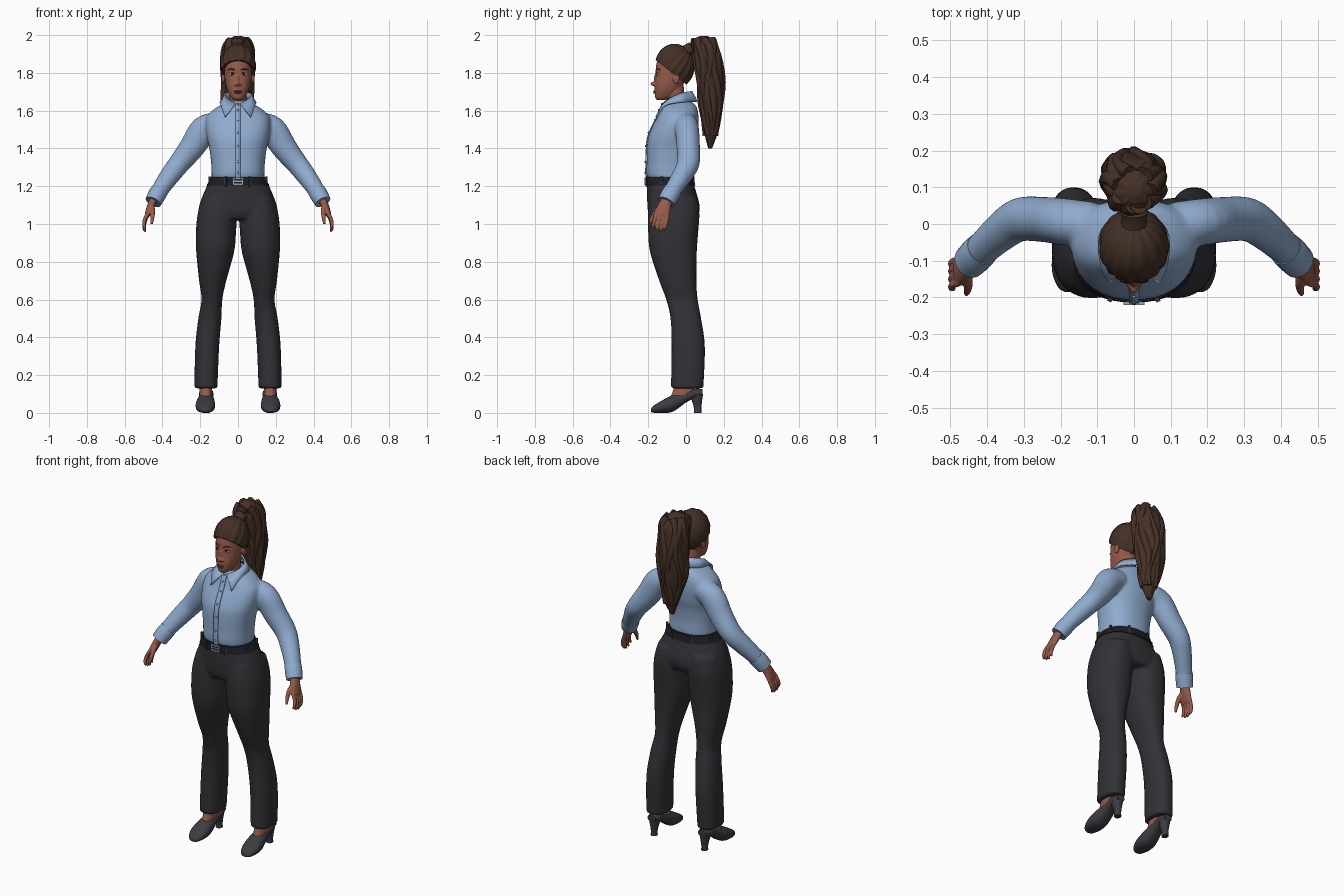
import bpy, bmesh, math
from mathutils import Vector, Matrix

if "Cube" in bpy.data.objects:
    bpy.data.objects.remove(bpy.data.objects["Cube"])


def material(name, r, g, b, rough=0.7):
    m = bpy.data.materials.new(name)
    m.use_nodes = True
    m.diffuse_color = (r, g, b, 1)
    node = next(n for n in m.node_tree.nodes if n.type == 'BSDF_PRINCIPLED')
    node.inputs["Base Color"].default_value = (r, g, b, 1)
    node.inputs["Roughness"].default_value = rough
    return m


shirt = material("shirt blue", .28, .41, .62)
cloth = material("trouser charcoal", .032, .031, .037)
skin = material("skin brown", .31, .105, .07)
hair = material("hair brown", .058, .03, .02)
leather = material("shoe grey", .045, .045, .054)
strap = material("belt black", .012, .013, .018)
metal = material("buckle silver", .35, .36, .4)
lip = material("lip red", .22, .055, .05)
white = material("eye white", .6, .55, .52)
iris = material("iris dark", .02, .012, .01)


def spline(rows, steps=5):
    """Smooth curve through rows of numbers."""
    out = []
    for i in range(len(rows) - 1):
        quad = [rows[max(i - 1, 0)], rows[i], rows[i + 1], rows[min(i + 2, len(rows) - 1)]]
        for s in range(steps):
            t = s / steps
            out.append([b + .5 * t * (c - a + t * (2 * a - 5 * b + 4 * c - d + t * (3 * (b - c) + d - a)))
                        for a, b, c, d in zip(*quad)])
    return out + [list(rows[-1])]


def skin_rings(bm, rings):
    """Bridge rings of points and cap both ends."""
    loops = [[bm.verts.new(p) for p in ring] for ring in rings]
    n = len(loops[0])
    for a, b in zip(loops, loops[1:]):
        for i in range(n):
            bm.faces.new((a[i], a[(i + 1) % n], b[(i + 1) % n], b[i]))
    bm.faces.new(loops[0][::-1])
    bm.faces.new(loops[-1])


def oval(row, a, axis='z', power=2.3, grow=1):
    """Point on a section (position, centre x, half width, low, high)."""
    t, cx, hw, lo, hi = row
    c, s = math.cos(a), math.sin(a)
    x = cx + grow * hw * math.copysign(abs(c) ** (2 / power), c)
    w = (lo + hi) / 2 + grow * (hi - lo) / 2 * math.copysign(abs(s) ** (2 / power), s)
    return Vector((x, w, t)) if axis == 'z' else Vector((x, t, w))


def loft(bm, rows, axis='z', n=40, steps=5, ridge=0, power=2.3):
    rings = []
    for r in spline(rows, steps):
        angles = [2 * math.pi * i / n for i in range(n)]
        rings.append([oval(r, a, axis, power, 1 + ridge * math.cos(9 * a + 3 * math.sin(11 * r[0])))
                      for a in angles])
    skin_rings(bm, rings)


def tube(bm, rows, n=20, steps=4):
    """Sweep along rows of (x, y, z, radius across, radius in depth)."""
    rows = spline(rows, steps)
    pts = [Vector(r[:3]) for r in rows]
    rings = []
    for i, r in enumerate(rows):
        t = (pts[min(i + 1, len(pts) - 1)] - pts[max(i - 1, 0)]).normalized()
        u = t.cross(Vector((0, 1, 0)) if abs(t.y) < .9 else Vector((0, 0, 1))).normalized()
        v = u.cross(t)
        rings.append([pts[i] + u * r[3] * math.cos(k * 2 * math.pi / n)
                      + v * r[4] * math.sin(k * 2 * math.pi / n) for k in range(n)])
    skin_rings(bm, rings)


def ball(bm, loc, size):
    bmesh.ops.create_uvsphere(bm, u_segments=20, v_segments=12, radius=1,
                              matrix=Matrix.Translation(loc) @ Matrix.Diagonal((*size, 1)))


def block(bm, loc, size, turn=0):
    bmesh.ops.create_cube(bm, size=2, matrix=Matrix.Translation(loc)
                          @ Matrix.Rotation(turn, 4, 'Z') @ Matrix.Diagonal((*size, 1)))


def finish(name, bm, mat, mirror=False, voxel=0, thick=0, relax=5):
    bmesh.ops.recalc_face_normals(bm, faces=bm.faces[:])
    for f in bm.faces:
        f.smooth = True
    for e in bm.edges:
        e.smooth = len(e.link_faces) != 2 or e.calc_face_angle(0) < .8
    me = bpy.data.meshes.new(name)
    bm.to_mesh(me)
    bm.free()
    me.materials.append(mat)
    ob = bpy.data.objects.new(name, me)
    bpy.context.collection.objects.link(ob)
    if mirror:
        ob.modifiers.new("Mirror", 'MIRROR')
    if thick:
        ob.modifiers.new("Thickness", 'SOLIDIFY').thickness = thick
        ob.modifiers["Thickness"].offset = 0
    if voxel:
        m = ob.modifiers.new("Blend", 'REMESH')
        m.mode, m.voxel_size, m.use_smooth_shade = 'VOXEL', voxel, True
        s = ob.modifiers.new("Relax", 'SMOOTH')
        s.factor, s.iterations = .5, relax
    return ob


# Trousers: hips blended with two flared legs
bm = bmesh.new()
loft(bm, [(1.025, 0, .19, -.185, .055), (1.06, 0, .208, -.2, .07), (1.11, 0, .202, -.205, .07),
          (1.2, 0, .165, -.207, .045), (1.255, 0, .13, -.2, .032)])
loft(bm, [(.13, .17, .061, -.08, .092), (.35, .163, .063, -.076, .1), (.5, .149, .061, -.082, .08),
          (.6, .138, .055, -.105, .062), (.7, .134, .072, -.142, .055), (.85, .121, .1, -.19, .057),
          (.95, .117, .106, -.2, .064), (1.05, .11, .104, -.201, .071), (1.14, .1, .09, -.19, .06)])
finish("trousers", bm, cloth, True, .008)

# Shirt: torso blended with bent sleeves
torso = [(1.243, 0, .14, -.205, .038), (1.28, 0, .14, -.21, .038), (1.33, 0, .143, -.208, .037),
         (1.4, 0, .152, -.207, .045), (1.46, 0, .165, -.2, .06), (1.52, 0, .172, -.176, .067),
         (1.57, 0, .165, -.15, .066), (1.61, 0, .125, -.135, .06), (1.635, 0, .08, -.122, .045),
         (1.652, 0, .058, -.107, .02)]
bm = bmesh.new()
loft(bm, torso)
tube(bm, [(.11, 0, 1.53, .06, .06), (.18, .005, 1.5, .074, .064), (.242, .012, 1.408, .068, .062),
          (.31, .012, 1.322, .058, .06), (.36, -.02, 1.257, .053, .053),
          (.41, -.065, 1.185, .046, .046), (.443, -.098, 1.128, .04, .042)])
finish("shirt", bm, shirt, True, .008, relax=6)

bm = bmesh.new()
tube(bm, [(.413, -.068, 1.18, .046, .048), (.43, -.085, 1.152, .047, .049),
          (.449, -.104, 1.117, .044, .047)])
finish("shirt_cuffs", bm, shirt, True)

# Collar: folded strip running from the pointed fronts to the nape
bm = bmesh.new()
top = spline([(.012, -.122, 1.637), (.056, -.088, 1.662), (.064, -.03, 1.69), (0, .028, 1.703)])
low = spline([(.068, -.158, 1.565), (.09, -.11, 1.628), (.086, -.015, 1.645), (0, .058, 1.648)])
edges = [[bm.verts.new(p) for p in line] for line in (top, low)]
for i in range(len(top) - 1):
    bm.faces.new((edges[0][i], edges[0][i + 1], edges[1][i + 1], edges[1][i]))
finish("shirt_collar", bm, shirt, True, thick=.009)

# Button placket following the chest
bm = bmesh.new()
chest = spline(torso[:-1])
strip = [[bm.verts.new((x, r[3] - .003, r[0])) for x in (-.014, .014)] for r in chest]
for a, b in zip(strip, strip[1:]):
    bm.faces.new((a[0], a[1], b[1], b[0]))
finish("button_placket", bm, shirt, thick=.006)
bm = bmesh.new()
for r in chest[4::6]:
    ball(bm, (0, r[3] - .007, r[0]), (.006, .004, .006))
finish("shirt_buttons", bm, shirt)

# Belt, loops and buckle
belt_row = (1.225, 0, .155, -.214, .045)
bm = bmesh.new()
loft(bm, [(1.203, 0, .167, -.214, .05), belt_row, (1.247, 0, .143, -.213, .043)], steps=2)
finish("belt", bm, strap)
bm = bmesh.new()
for a in (-1.95, -1.2, -.3, .4, 1.2, 1.95, 2.75, 3.45):
    p = oval(belt_row, a)
    block(bm, p, (.006, .006, .027), math.atan2(p.y + .085, p.x) + math.pi / 2)
finish("belt_loops", bm, cloth)
bm = bmesh.new()
for z in (-1, 1):
    block(bm, (0, -.217, 1.226 + z * .015), (.028, .004, .004))
    block(bm, (z * .025, -.217, 1.226), (.004, .004, .018))
block(bm, (0, -.217, 1.226), (.024, .003, .003))
finish("belt_buckle", bm, metal)

# Hands: palm, four curled fingers and a thumb
bm = bmesh.new()
tube(bm, [(.438, -.092, 1.15, .022, .026), (.463, -.116, 1.09, .02, .036),
          (.479, -.128, 1.05, .015, .041), (.482, -.13, 1.035, .01, .036)])
for i in range(4):
    y, drop = -.097 - .021 * i, .014 * math.sin(i + .4)
    tube(bm, [(.476, y, 1.06, .01, .01), (.494, y - .006, 1.02 - drop, .01, .01),
              (.497, y - .014, .99 - drop, .009, .009), (.49, y - .018, .973 - drop, .005, .005)], 12)
tube(bm, [(.458, -.118, 1.105, .014, .016), (.452, -.155, 1.07, .013, .014),
          (.453, -.178, 1.035, .011, .011), (.457, -.192, 1.0, .006, .006)], 12)
finish("hands", bm, skin, True, .0035, relax=2)

# Ankles
bm = bmesh.new()
loft(bm, [(.07, .171, .034, -.088, .03), (.12, .17, .033, -.068, .045), (.2, .168, .036, -.05, .05)])
finish("ankles", bm, skin, True)

# Heeled shoes
bm = bmesh.new()
loft(bm, [(-.185, .173, .015, .005, .022), (-.172, .173, .034, .001, .038), (-.13, .173, .05, 0, .064),
          (-.08, .172, .05, .003, .09), (-.04, .17, .044, .025, .102), (0, .169, .038, .055, .112),
          (.05, .168, .037, .08, .128), (.088, .168, .026, .09, .125)], 'y')
finish("shoes", bm, leather, True)
bm = bmesh.new()
loft(bm, [(0, .168, .018, .042, .082), (.035, .168, .018, .04, .082), (.1, .168, .032, .018, .09)])
finish("shoe_heels", bm, leather, True)

# Head: skull, neck, nose and ears blended together
bm = bmesh.new()
loft(bm, [(1.657, 0, .022, -.155, -.11), (1.67, 0, .037, -.163, -.075), (1.7, 0, .053, -.166, -.04),
          (1.73, 0, .063, -.166, -.02), (1.77, 0, .07, -.163, .003), (1.8, 0, .073, -.161, .02),
          (1.84, 0, .074, -.158, .03), (1.88, 0, .068, -.146, .028), (1.92, 0, .045, -.11, 0),
          (1.938, 0, .02, -.08, -.04)], power=2.2)
tube(bm, [(0, -.04, 1.58, .052, .052), (0, -.052, 1.65, .047, .047), (0, -.06, 1.73, .047, .048)])
ball(bm, (0, -.157, 1.765), (.009, .014, .032))
ball(bm, (0, -.168, 1.742), (.012, .021, .011))
ball(bm, (.012, -.164, 1.738), (.009, .011, .008))
ball(bm, (.079, -.052, 1.772), (.009, .018, .03))
finish("head", bm, skin, True, .0035, relax=3)

bm = bmesh.new()
ball(bm, (0, -.165, 1.703), (.02, .008, .005))
ball(bm, (0, -.165, 1.695), (.018, .009, .0055))
finish("lips", bm, lip)
bm = bmesh.new()
ball(bm, (.032, -.149, 1.793), (.015, .008, .0075))
finish("eyes", bm, white, True)
bm = bmesh.new()
ball(bm, (.032, -.156, 1.793), (.006, .003, .0065))
finish("irises", bm, iris, True)
bm = bmesh.new()
tube(bm, [(.014, -.157, 1.792, .001, .001), (.03, -.157, 1.801, .003, .003), (.049, -.142, 1.794, .001, .001)], 8)
tube(bm, [(.013, -.159, 1.813, .002, .002), (.034, -.154, 1.821, .004, .003), (.056, -.132, 1.814, .001, .001)], 8)
finish("brows_and_lashes", bm, hair, True)

# Swept back hair: combed ridges meet at the tie, trimmed along the hairline
bm = bmesh.new()
bmesh.ops.create_uvsphere(bm, u_segments=96, v_segments=24, radius=1)
for v in bm.verts:
    a = math.atan2(v.co.y, v.co.x)
    v.co *= 1 + .025 * math.cos(15 * a + math.sin(3 * a)) * math.hypot(v.co.x, v.co.y)
bm.transform(Matrix.Translation((0, -.06, 1.835)) @ Matrix.Diagonal((.094, .104, .118, 1))
             @ Matrix.Rotation(-.75, 4, 'X'))
cut = bmesh.ops.bisect_plane(bm, geom=bm.verts[:] + bm.edges[:] + bm.faces[:],
                             plane_co=(0, -.15, 1.86), plane_no=(0, .8, 1), clear_inner=True)
bmesh.ops.holes_fill(bm, edges=[g for g in cut["geom_cut"] if isinstance(g, bmesh.types.BMEdge)], sides=0)
finish("swept_hair", bm, hair)

bm = bmesh.new()
tube(bm, [(0, -.02, 1.9, .045, .04), (0, .018, 1.925, .034, .032), (0, .07, 1.95, .05, .04)])
finish("hair_tie", bm, hair)

# Ponytail: twisted core with wavy locks over it
tail = [(1.995, 0, .02, .075, .115), (1.975, 0, .05, .045, .145), (1.93, 0, .075, .035, .175),
        (1.85, 0, .085, .045, .19), (1.75, -.003, .085, .06, .198), (1.65, -.005, .08, .07, .195),
        (1.55, .003, .06, .085, .177), (1.47, .005, .038, .1, .162), (1.4, 0, .01, .118, .138)]
bm = bmesh.new()
loft(bm, tail, n=72, steps=6, ridge=.05)
for k in range(10):
    lock = []
    for j, row in enumerate(tail[1:-1]):
        p = oval(row, k * math.pi / 5 + .3 * math.sin(j * 1.3 + k * 2), grow=.9)
        size = .021 - .0015 * j + .004 * math.sin(j * 2 + k)
        lock.append((*p, size, size))
    tube(bm, lock, 10)
finish("ponytail", bm, hair)
